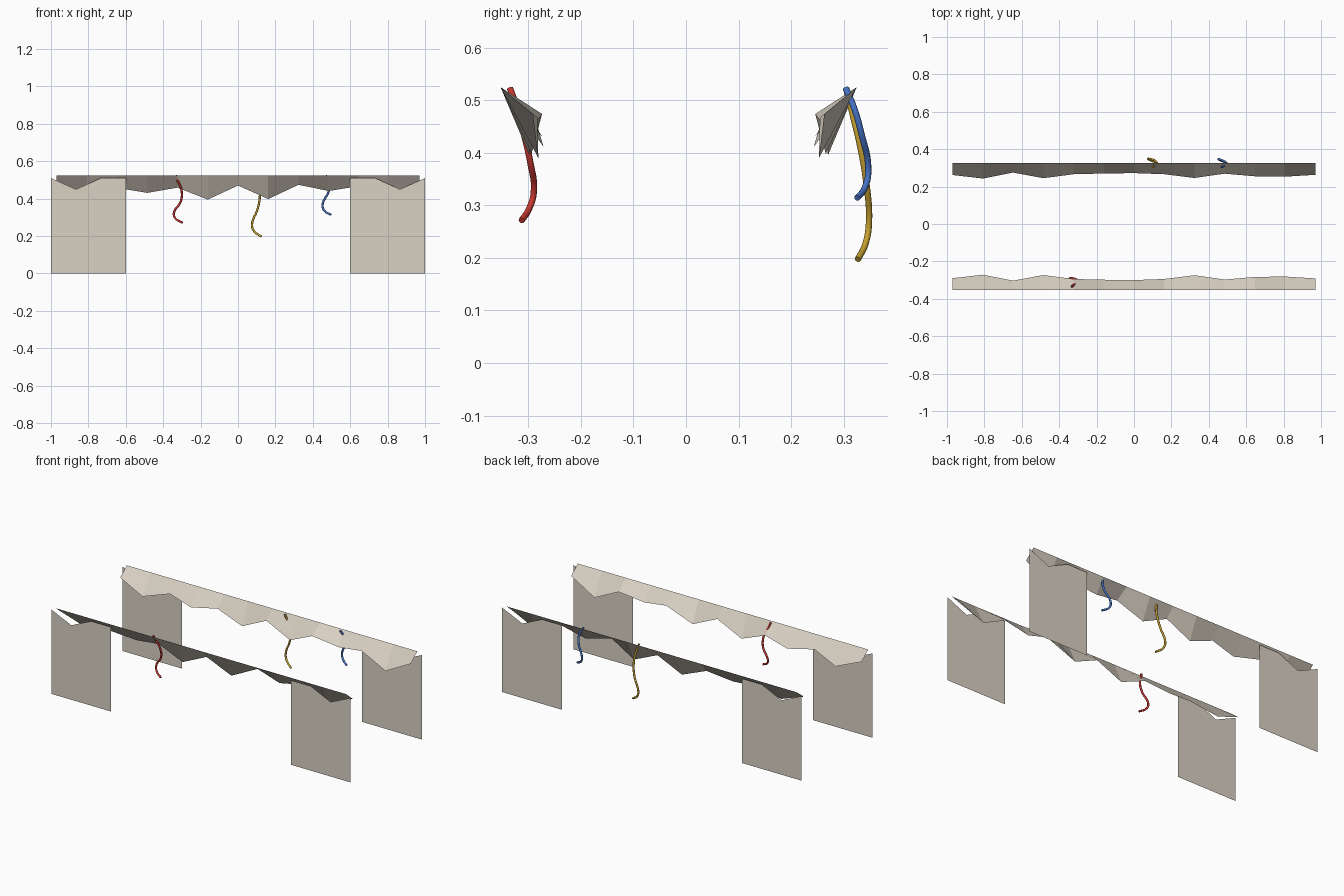
import bpy

if "Cube" in bpy.data.objects:
    bpy.data.objects.remove(bpy.data.objects["Cube"])


def make_material(name, rgb):
    mat = bpy.data.materials.new(name)
    mat.diffuse_color = (*rgb, 1.0)
    mat.use_nodes = True
    mat.node_tree.nodes["Principled BSDF"].inputs["Base Color"].default_value = mat.diffuse_color
    return mat


cream = make_material("cream_cloth", (0.70, 0.64, 0.55))
red = make_material("red_cord", (0.58, 0.04, 0.03))
yellow = make_material("yellow_cord", (0.56, 0.35, 0.03))
blue = make_material("blue_cord", (0.06, 0.17, 0.56))


def add_mesh(name, verts, faces, mat):
    mesh = bpy.data.meshes.new(name)
    mesh.from_pydata(verts, [], faces)
    mesh.materials.append(mat)
    obj = bpy.data.objects.new(name, mesh)
    bpy.context.collection.objects.link(obj)
    return obj


def add_cord(name, points, mat):
    curve = bpy.data.curves.new(name, 'CURVE')
    curve.dimensions = '3D'
    curve.bevel_depth = 0.006
    curve.bevel_resolution = 2
    curve.resolution_u = 6
    curve.use_fill_caps = True
    spline = curve.splines.new('BEZIER')
    spline.bezier_points.add(len(points) - 1)
    for bp, co in zip(spline.bezier_points, points):
        bp.co = co
        bp.handle_left_type = bp.handle_right_type = 'AUTO'
    curve.materials.append(mat)
    obj = bpy.data.objects.new(name, curve)
    bpy.context.collection.objects.link(obj)


# Ragged lower hem: inward offset and height at even steps along x
HEM = [(.063, .475), (.082, .411), (.050, .458), (.080, .431), (.059, .459),
       (.055, .395), (.053, .470), (.059, .398), (.079, .474), (.056, .441),
       (.070, .467), (.072, .390), (.062, .473)]
HALF, TOP = 0.97, 0.525
# Upright panel outline with a notch in its top edge
PANEL = [(0.6, 0), (1, 0), (1, .51), (.866, .45), (.733, .51), (.6, .51)]

for side, y, inward in (("front", -0.353, 1), ("back", 0.325, -1)):
    # Sloping flap with zigzag hem
    n = len(HEM)
    xs = [-HALF + 2 * HALF * i / (n - 1) for i in range(n)]
    verts = [(x, y, TOP) for x in xs]
    verts += [(x, y + inward * d, z) for x, (d, z) in zip(xs, HEM)]
    faces = [(i, i + 1, n + i + 1, n + i) for i in range(n - 1)]
    if inward > 0:
        faces = [f[::-1] for f in faces]
    add_mesh(side + "_flap", verts, faces, cream)

    # Hanging end panels, mirrored in x
    for end, s in (("left", -1), ("right", 1)):
        order = tuple(range(len(PANEL)))
        if s * inward < 0:
            order = order[::-1]
        add_mesh(f"{side}_{end}_panel", [(s * x, y, z) for x, z in PANEL],
                 [order], cream)

# Loose hanging cords
add_cord("red_cord", [(-.332, -.335, .523), (-.322, -.325, .495),
                      (-.302, -.311, .445), (-.306, -.297, .385),
                      (-.343, -.290, .322), (-.335, -.298, .295),
                      (-.297, -.313, .271)], red)
add_cord("yellow_cord", [(.100, .305, .523), (.113, .318, .470),
                         (.117, .331, .415), (.105, .343, .345),
                         (.075, .348, .262), (.085, .342, .228),
                         (.125, .327, .197)], yellow)
add_cord("blue_cord", [(.470, .304, .523), (.488, .320, .485),
                       (.485, .333, .440), (.452, .347, .365),
                       (.462, .341, .335), (.497, .326, .314)], blue)
